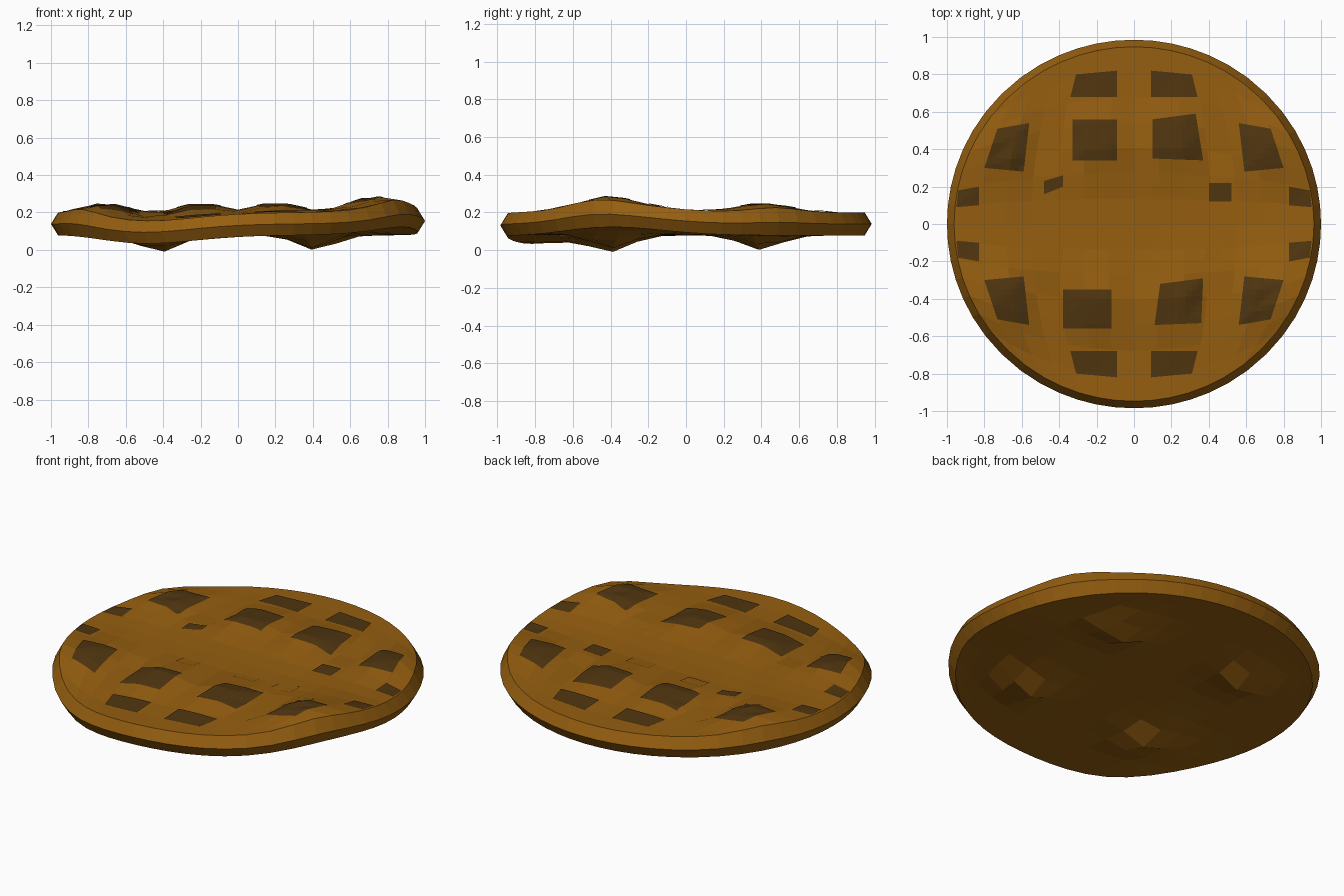
import bpy, bmesh
from math import exp, sqrt
from mathutils import Vector
from mathutils.bvhtree import BVHTree

if "Cube" in bpy.data.objects:
    bpy.data.objects.remove(bpy.data.objects["Cube"])


def material(name, color):
    mat = bpy.data.materials.new(name)
    mat.use_nodes = True
    mat.diffuse_color = color
    shader = mat.node_tree.nodes["Principled BSDF"]
    shader.inputs["Base Color"].default_value = color
    shader.inputs["Roughness"].default_value = 0.9
    return mat


golden = material("golden brown crust", (0.30, 0.112, 0.005, 1))
dark = material("dark brown filling", (0.08, 0.036, 0.005, 1))


def finish(bm, name, mat):
    mesh = bpy.data.meshes.new(name)
    bm.to_mesh(mesh)
    mesh.materials.append(mat)
    obj = bpy.data.objects.new(name, mesh)
    bpy.context.collection.objects.link(obj)
    return obj


def hill(x, y, cx, cy, width):
    return exp(-((x - cx) ** 2 + (y - cy) ** 2) / (2 * width * width))


def corners(x, y, cx, cy, width):
    return hill(abs(x), abs(y), cx, cy, width)


# Overall warp shared by both sides of the slab
def warp(x, y):
    return 0.045 * hill(x, y, 0.9, -0.4, 0.28) - 0.045 * hill(x, y, -0.5, -0.85, 0.28)


def top_height(x, y):
    swell = corners(x, y, 0.7, 0.4, 0.13) + corners(x, y, 0.2, 0.42, 0.13)
    valley = corners(x, y, 0.46, 0.42, 0.08)
    return 0.2 + warp(x, y) + 0.05 * swell - 0.03 * valley


def bottom_height(x, y):
    return 0.078 + warp(x, y) - 0.08 * corners(x, y, 0.42, 0.4, 0.1)


# Lumpy round slab: square grid rounded to a disc, with a three-ring rim
N = 14
TOP, MIDDLE, BOTTOM = 2, 1, 0
slab = bmesh.new()
cache = {}


def vert(i, j, layer):
    key = (i, j, layer)
    if key not in cache:
        u, v = 2 * i / N - 1, 2 * j / N - 1
        reach = 1.0 if layer == MIDDLE else 0.962
        x = u * sqrt(1 - v * v / 2) * reach
        y = v * sqrt(1 - u * u / 2) * reach * 0.985
        top, bottom = top_height(x, y), bottom_height(x, y)
        z = (bottom, (top + bottom) / 2, top)[layer]
        cache[key] = slab.verts.new((x, y, z))
    return cache[key]


for i in range(N):
    for j in range(N):
        ring = [(i, j), (i + 1, j), (i + 1, j + 1), (i, j + 1)]
        slab.faces.new([vert(a, b, TOP) for a, b in ring])
        slab.faces.new([vert(a, b, BOTTOM) for a, b in reversed(ring)])

edge = ([(k, 0) for k in range(N)] + [(N, k) for k in range(N)]
        + [(N - k, N) for k in range(N)] + [(0, N - k) for k in range(N)])
for a, b in zip(edge, edge[1:] + edge[:1]):
    for low in (BOTTOM, MIDDLE):
        slab.faces.new((vert(*a, low), vert(*b, low),
                        vert(*b, low + 1), vert(*a, low + 1)))
bmesh.ops.recalc_face_normals(slab, faces=slab.faces)
surface = BVHTree.FromBMesh(slab)
finish(slab, "crust", golden)


# Thin four-cornered plate draped over the top of the crust
def patch(name, quad, mat, lift, steps=8):
    bm = bmesh.new()
    a, b, c, d = [Vector(p) for p in quad]
    rows = []
    for j in range(steps + 1):
        left, right = a.lerp(d, j / steps), b.lerp(c, j / steps)
        row = []
        for i in range(steps + 1):
            p = left.lerp(right, i / steps)
            hit = surface.ray_cast(Vector((p.x, p.y, 1)), Vector((0, 0, -1)))[0]
            z = hit.z if hit else top_height(p.x, p.y)
            row.append(bm.verts.new((p.x, p.y, z + lift)))
        rows.append(row)
    for low, high in zip(rows, rows[1:]):
        for i in range(steps):
            bm.faces.new((low[i], low[i + 1], high[i + 1], high[i]))
    bmesh.ops.recalc_face_normals(bm, faces=bm.faces)
    if sum(f.normal.z for f in bm.faces) < 0:
        bmesh.ops.reverse_faces(bm, faces=bm.faces)
    finish(bm, name, mat)


def box(x0, y0, x1, y1):
    return [(x0, y0), (x1, y0), (x1, y1), (x0, y1)]


# Filling windows repeated in all four quarters
mirrored = {
    "outer_filling": [(0.09, 0.68), (0.34, 0.68), (0.31, 0.80), (0.09, 0.82)],
    "corner_filling": [(0.59, 0.28), (0.80, 0.30), (0.73, 0.51), (0.56, 0.54)],
    "side_filling": [(0.83, 0.10), (0.95, 0.09), (0.94, 0.18), (0.83, 0.20)],
}
for name, quad in mirrored.items():
    for sx in (-1, 1):
        for sy in (-1, 1):
            patch(name, [(sx * x, sy * y) for x, y in quad], dark, 0.004)

# Large middle windows and two small ones
patch("back_right_filling", box(-0.33, 0.34, -0.09, 0.56), dark, 0.004)
patch("back_left_filling", [(0.1, 0.35), (0.37, 0.34), (0.33, 0.59), (0.1, 0.56)], dark, 0.004)
patch("front_right_filling", box(-0.38, -0.56, -0.12, -0.35), dark, 0.004)
patch("front_left_filling", [(0.11, -0.54), (0.36, -0.53), (0.37, -0.29), (0.14, -0.32)], dark, 0.004)
patch("small_right_filling", [(-0.48, 0.16), (-0.38, 0.2), (-0.38, 0.26), (-0.48, 0.23)], dark, 0.004)
patch("small_left_filling", box(0.40, 0.12, 0.52, 0.22), dark, 0.004)

# Closed windows around the middle, in crust colour
for quad in (box(-0.47, -0.22, -0.38, -0.06), box(-0.26, -0.21, -0.15, -0.06),
             box(0.10, -0.19, 0.23, -0.09), box(0.35, -0.19, 0.47, -0.09),
             box(-0.27, 0.17, -0.14, 0.26), box(0.10, 0.10, 0.25, 0.21)):
    patch("closed_window", quad, golden, 0.003, 4)
